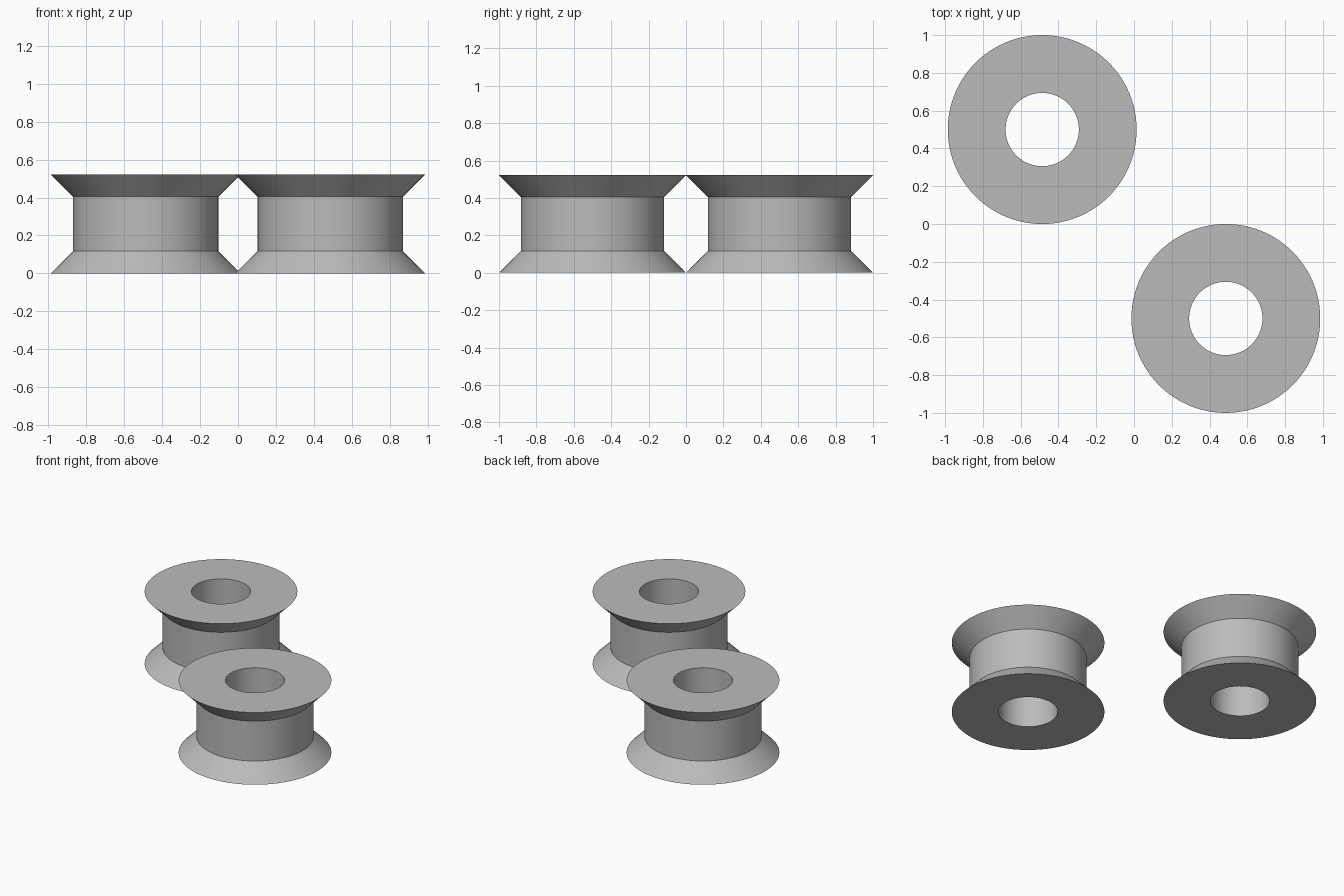
import bpy, bmesh, math

if "Cube" in bpy.data.objects:
    bpy.data.objects.remove(bpy.data.objects["Cube"])

SEGMENTS = 96
# Closed half-section of a flanged roller: (radius, height)
PROFILE = [(0.194, 0.0), (0.5, 0.0), (0.383, 0.117),
           (0.383, 0.405), (0.5, 0.522), (0.194, 0.522)]

grey = bpy.data.materials.new("plain grey")
grey.diffuse_color = (0.5, 0.5, 0.5, 1)
grey.use_nodes = True
grey.node_tree.nodes["Principled BSDF"].inputs["Base Color"].default_value = grey.diffuse_color


def add_roller(name, x, y):
    """Spin the section round z into a hollow roller."""
    bm = bmesh.new()
    rings = []
    for r, z in PROFILE:
        rings.append([bm.verts.new((r * math.cos(a), r * math.sin(a), z))
                      for a in (math.tau * i / SEGMENTS for i in range(SEGMENTS))])
    for k, low in enumerate(rings):
        high = rings[(k + 1) % len(rings)]
        for i in range(SEGMENTS):
            j = (i + 1) % SEGMENTS
            bm.faces.new((low[i], low[j], high[j], high[i]))
    bmesh.ops.recalc_face_normals(bm, faces=bm.faces)
    mesh = bpy.data.meshes.new(name)
    bm.to_mesh(mesh)
    bm.free()
    mesh.materials.append(grey)
    obj = bpy.data.objects.new(name, mesh)
    obj.location = (x, y, 0)
    bpy.context.collection.objects.link(obj)
    # Smooth round walls, sharp rims
    bpy.ops.object.select_all(action='DESELECT')
    obj.select_set(True)
    bpy.context.view_layer.objects.active = obj
    bpy.ops.object.shade_smooth_by_angle(angle=math.radians(30))


# Two rollers set diagonally
add_roller("back_left_roller", -0.486, 0.5)
add_roller("front_right_roller", 0.486, -0.5)
